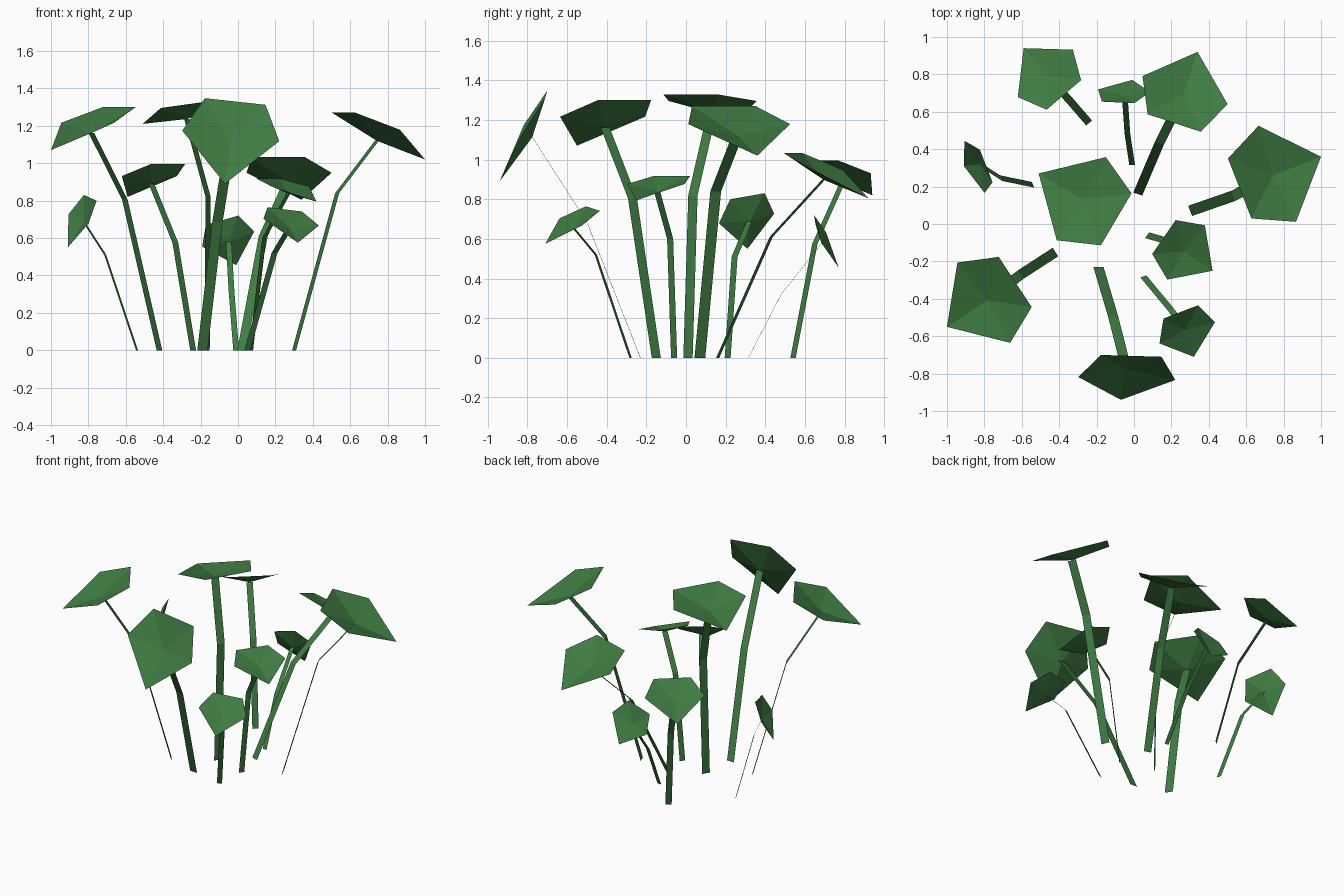
import bpy
from math import radians, sin, cos
from mathutils import Vector

if "Cube" in bpy.data.objects:
    bpy.data.objects.remove(bpy.data.objects["Cube"])

green = bpy.data.materials.new("leaf_green")
green.diffuse_color = (0.05, 0.2, 0.055, 1)
green.use_nodes = True
green.node_tree.nodes["Principled BSDF"].inputs["Base Color"].default_value = green.diffuse_color


def add_mesh(name, verts, faces):
    mesh = bpy.data.meshes.new(name)
    mesh.from_pydata(verts, [], faces)
    mesh.materials.append(green)
    obj = bpy.data.objects.new(name, mesh)
    bpy.context.collection.objects.link(obj)
    return obj


# Cupped five-sided blade: (along, across, lift) in units of blade length
BLADE = [(1, 0, 0), (.44, .52, .04), (0, .325, 0), (0, -.325, 0), (.44, -.52, .04)]
HUB = (.45, 0, -.08)


def add_plant(i, base, bend, back, tip, roll=0):
    back, tip = Vector(back), Vector(tip)
    length = (tip - back).length
    along = (tip - back) / length
    flat = along.cross(Vector((0, 0, 1))).normalized()
    up = flat.cross(along)
    r = radians(roll)
    side = flat * cos(r) + up * sin(r)
    normal = side.cross(along)

    # Blade: fan of triangles around the sunken hub
    pts = [back + length * (along * a + side * b + normal * c) for a, b, c in [HUB] + BLADE]
    add_mesh(f"leaf_blade_{i}", pts, [(0, 1 + k, 1 + (k + 1) % 5) for k in range(5)])

    # Stem: flat ribbon with one bend, rising to the hub
    half = Vector((side.x, side.y, 0)).normalized() * length * .055
    path = [Vector((*base, 0)), Vector(bend), pts[0]]
    verts = [p + half * s for p in path for s in (-1, 1)]
    add_mesh(f"leaf_stem_{i}", verts, [(0, 1, 3, 2), (2, 3, 5, 4)])


# Plants: stem base, stem bend, middle of blade back edge, blade tip, roll
plants = [
    ((-.24, .54), (-.335, .65, .575), (-.375, .69, .995), (-.59, .94, .82), 0),
    ((-.01, .315), (-.035, .48, .32), (-.085, .65, .695), (-.01, .77, .455), 33),
    ((.02, .16), (.135, .43, .61), (.215, .54, 1.033), (.34, .92, .805), 0),
    ((.30, .07), (.53, .15, .84), (.565, .19, 1.27), (1, .36, 1.02), 0),
    ((.07, -.06), (.14, -.08, .6), (.16, -.07, .918), (.42, -.25, .795), 0),
    ((.05, -.28), (.195, -.455, .52), (.25, -.47, .753), (.32, -.71, .575), 8),
    ((-.19, -.23), (-.11, -.50, .685), (-.015, -.705, 1.33), (-.07, -.94, .89), 13),
    ((-.42, -.15), (-.605, -.27, .805), (-.635, -.31, 1.30), (-1, -.55, 1.07), 0),
    ((-.165, .01), (-.16, .035, .82), (-.095, .025, 1.328), (-.51, .27, 1.21), 0),
    ((-.54, .21), (-.71, .245, .51), (-.79, .31, .815), (-.91, .31, .55), 23),
]
for i, p in enumerate(plants, 1):
    add_plant(i, *p)
